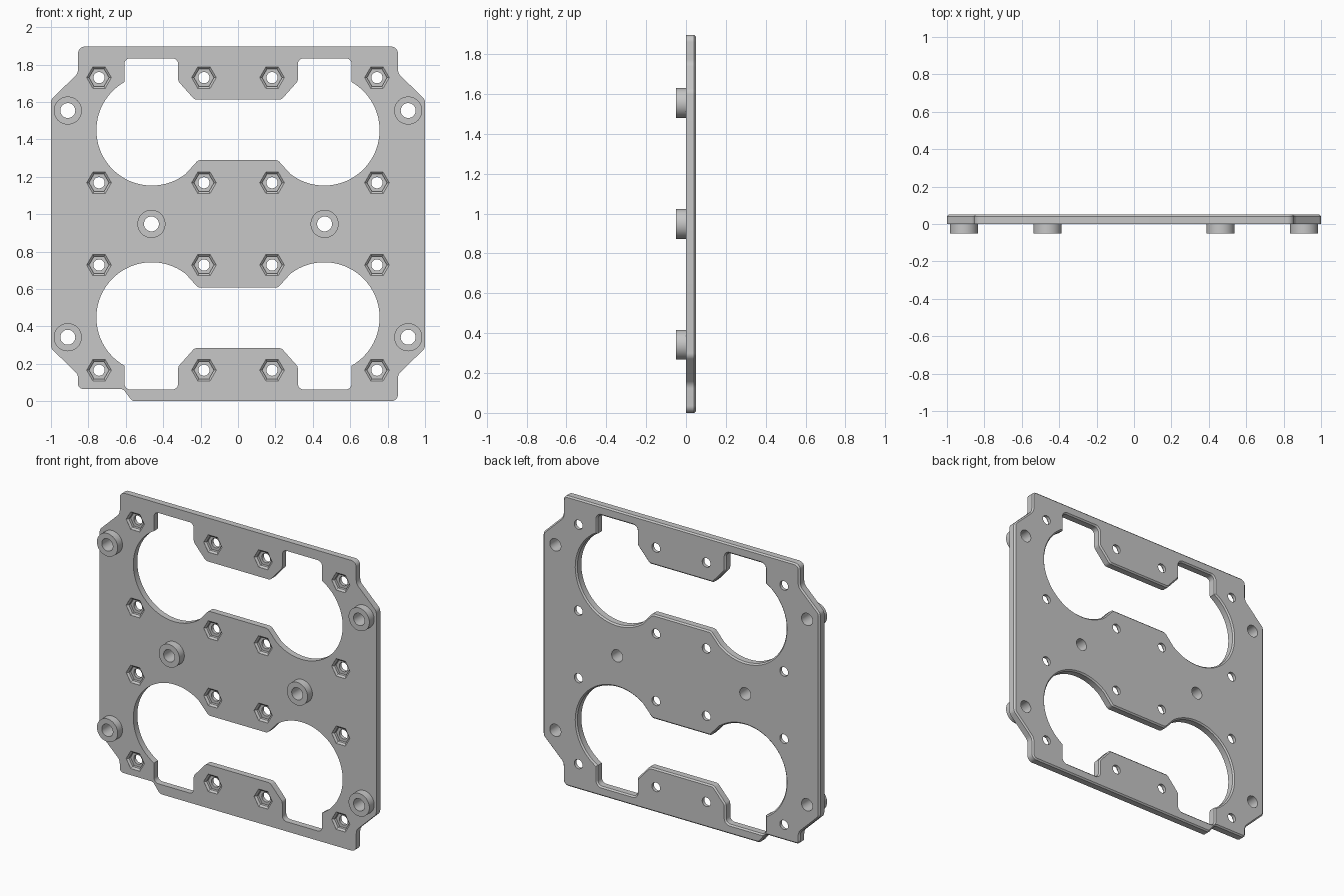
import bpy, bmesh, math
from mathutils import Vector

cube = bpy.data.objects.get("Cube")
if cube:
    bpy.data.objects.remove(cube, do_unlink=True)

MID = 0.948          # height of the plate centre
THICK = 0.05
CHAMFER = 0.009      # rear edge chamfer

grey = bpy.data.materials.new("light grey")
grey.use_nodes = True
COLOUR = (0.57, 0.57, 0.57, 1)
grey.diffuse_color = COLOUR
grey.node_tree.nodes["Principled BSDF"].inputs["Base Color"].default_value = COLOUR


def rounded(corners, steps=5):
    """Replace each (x, z, radius) corner by a fillet."""
    out = []
    for i, (x, z, r) in enumerate(corners):
        p = Vector((x, z))
        if r == 0:
            out.append(p)
            continue
        a = (Vector(corners[i - 1][:2]) - p).normalized()
        b = (Vector(corners[(i + 1) % len(corners)][:2]) - p).normalized()
        half = a.angle(b) / 2
        centre = p + (a + b).normalized() * r / math.sin(half)
        s = p + a * r / math.tan(half) - centre
        e = p + b * r / math.tan(half) - centre
        for k in range(steps + 1):
            d = s.lerp(e, k / steps).normalized()
            out.append(centre + d * r)
    return out


def offset(points, dist):
    """Move a closed outline outwards by dist."""
    n = len(points)
    area = sum(points[i - 1].cross(points[i]) for i in range(n))
    sign = 1 if area > 0 else -1
    out = []
    for i, p in enumerate(points):
        a = (p - points[i - 1]).normalized()
        b = (points[(i + 1) % n] - p).normalized()
        normal = Vector((a.y + b.y, -a.x - b.x)).normalized() * sign
        cos = max(0.5, normal.dot(Vector((a.y, -a.x)) * sign))
        out.append(p + normal * dist / cos)
    return out


def prism(bm, points, rings):
    """Loft an outline along y through (offset, y) rings and cap it."""
    loops = [[bm.verts.new((p.x, y, p.y + MID)) for p in offset(points, d)]
             for d, y in rings]
    for a, b in zip(loops, loops[1:]):
        for i in range(len(a)):
            bm.faces.new((a[i - 1], a[i], b[i], b[i - 1]))
    bm.faces.new(loops[0])
    bm.faces.new(loops[-1])


def ngon(x, z, r, n):
    return [Vector((x + r * math.cos(2 * math.pi * k / n),
                    z + r * math.sin(2 * math.pi * k / n))) for k in range(n)]


def make(name, bm):
    bmesh.ops.recalc_face_normals(bm, faces=bm.faces[:])
    mesh = bpy.data.meshes.new(name)
    bm.to_mesh(mesh)
    bm.free()
    mesh.materials.append(grey)
    obj = bpy.data.objects.new(name, mesh)
    bpy.context.collection.objects.link(obj)
    return obj


def cut(obj, cutter):
    bpy.ops.object.select_all(action='DESELECT')
    bpy.context.view_layer.objects.active = obj
    obj.select_set(True)
    mod = obj.modifiers.new("cut", 'BOOLEAN')
    mod.operation, mod.solver, mod.object = 'DIFFERENCE', 'EXACT', cutter
    bpy.ops.object.modifier_apply(modifier=mod.name)


# Hole and boss positions, relative to the plate centre
bosses = [(sx * 0.91, sz * 0.606) for sx in (-1, 1) for sz in (-1, 1)]
bosses += [(-0.463, 0), (0.463, 0)]
bolts = [(sx * x, sz * z) for sx in (-1, 1) for sz in (-1, 1)
         for x in (0.743, 0.182) for z in (0.782, 0.22)]

# Plate with a chamfered rear edge and a notch at the lower right corner
side = [(0.855, 0.948, 0.035), (0.855, 0.805, 0.05), (1, 0.665, 0.04)]
lower = [(x, -z, r) for x, z, r in reversed(side)]
left = [(-x, z, r) for x, z, r in reversed(side)]
notch = [(-0.565, -0.948, 0.03), (-0.615, -0.882, 0.03), (-0.855, -0.882, 0.025),
         (-0.855, -0.805, 0.05), (-1, -0.665, 0.04)]
bm = bmesh.new()
prism(bm, rounded(side + lower + notch + left),
      [(0, 0), (0, THICK - CHAMFER), (-CHAMFER, THICK)])
plate = make("mounting_plate", bm)

# Openings: two round lobes with square slots and a narrow waist
half = [(0.232, 0.163, 0.03), (0.32, 0.262, 0.03), (0.32, 0.384, 0.03),
        (0.607, 0.384, 0.03)]
for k in range(41):
    t = math.radians(60.2 - k * 187.8 / 40)
    half.append((0.461 + 0.296 * math.cos(t), 0.296 * math.sin(t), 0))
half.append((0.213, -0.16, 0.03))
opening = rounded(half + [(-x, z, r) for x, z, r in reversed(half)])
bm = bmesh.new()
for s in (-1, 1):
    shape = [Vector((p.x, s * (p.y + 0.501))) for p in opening]
    prism(bm, shape, [(0, -0.02), (0, THICK - CHAMFER), (CHAMFER, THICK),
                      (CHAMFER, THICK + 0.02)])
# Round through holes
for x, z in bolts:
    prism(bm, ngon(x, z, 0.03, 32), [(0, -0.1), (0, 0.1)])
for x, z in bosses:
    prism(bm, ngon(x, z, 0.04, 32), [(0, -0.1), (0, 0.1)])
hole_cutter = make("hole_cutter", bm)

# Hexagonal nut recesses with a chamfered mouth
bm = bmesh.new()
for x, z in bolts:
    prism(bm, ngon(x, z, 0.066, 6),
          [(0, -0.02), (0, 0.001), (-0.011, 0.011), (-0.011, 0.028)])
hex_cutter = make("hex_cutter", bm)

# Spacer bosses on the front
bm = bmesh.new()
for x, z in bosses:
    prism(bm, ngon(x, z, 0.075, 48), [(0, -0.05), (0, 0.01)])
spacers = make("spacer_bosses", bm)

cut(plate, hex_cutter)
cut(plate, hole_cutter)
cut(spacers, hole_cutter)
for cutter in (hole_cutter, hex_cutter):
    bpy.data.objects.remove(cutter, do_unlink=True)

# Smooth shading with sharp edges kept
for obj in (plate, spacers):
    bpy.ops.object.select_all(action='DESELECT')
    bpy.context.view_layer.objects.active = obj
    obj.select_set(True)
    bpy.ops.object.shade_smooth_by_angle(angle=math.radians(30))
